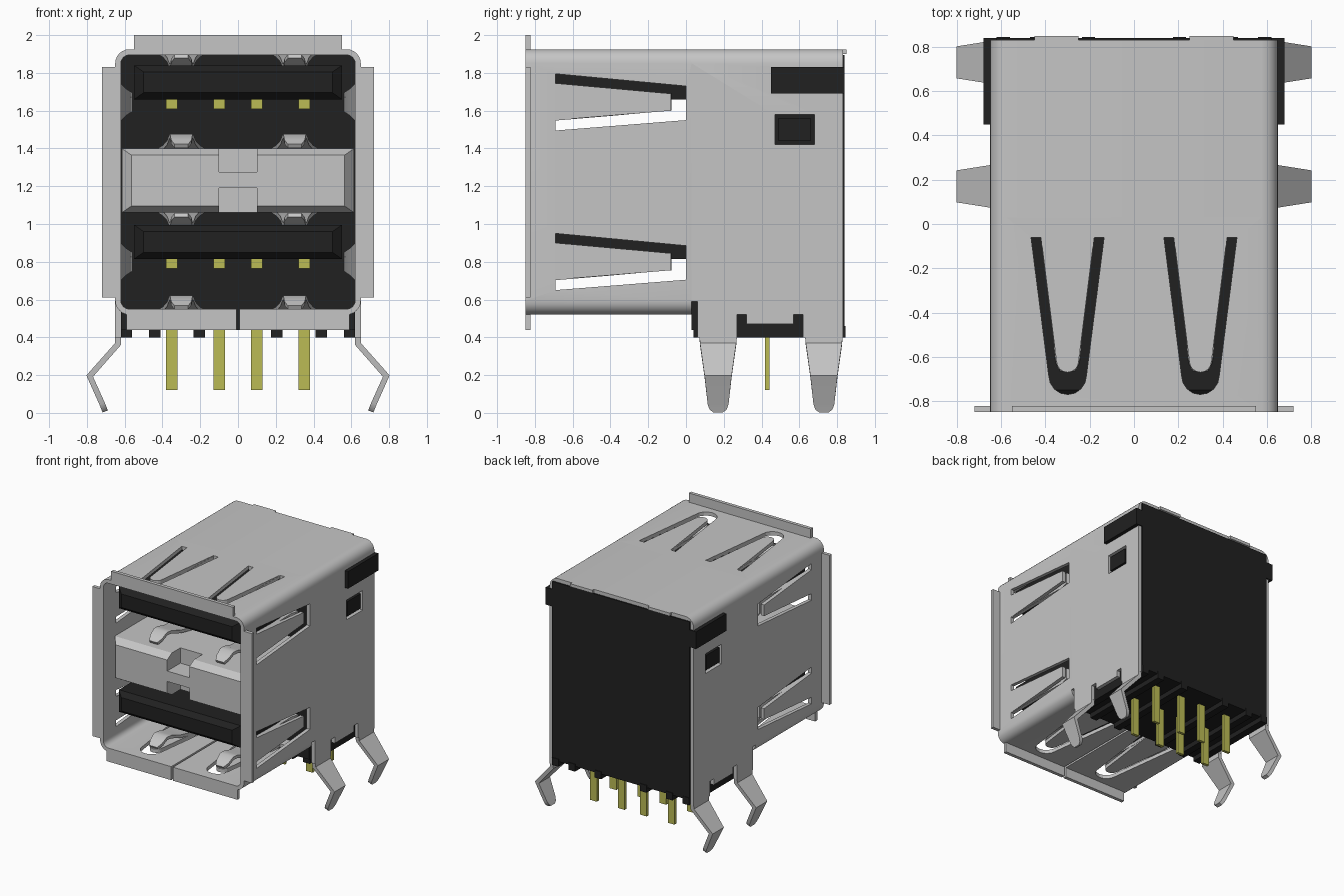
import bpy, bmesh, math
from mathutils import Vector

if "Cube" in bpy.data.objects:
    bpy.data.objects.remove(bpy.data.objects["Cube"])


def material(name, rgb, metal=0.0):
    m = bpy.data.materials.new(name)
    m.use_nodes = True
    m.diffuse_color = (*rgb, 1)
    m.node_tree.nodes["Principled BSDF"].inputs["Base Color"].default_value = (*rgb, 1)
    return m


STEEL = material("steel_grey", (0.56, 0.56, 0.56))
BLACK = material("black_plastic", (0.015, 0.015, 0.015))
BRASS = material("brass_yellow", (0.50, 0.50, 0.09))
T = 0.03  # sheet thickness


def finish(name, bm, mat):
    bmesh.ops.recalc_face_normals(bm, faces=bm.faces)
    me = bpy.data.meshes.new(name)
    bm.to_mesh(me)
    bm.free()
    ob = bpy.data.objects.new(name, me)
    bpy.context.collection.objects.link(ob)
    if mat:
        me.materials.append(mat)
    return ob


def activate(ob):
    bpy.ops.object.select_all(action='DESELECT')
    ob.select_set(True)
    bpy.context.view_layer.objects.active = ob


def box(name, lo, hi, mat, front_inset=None):
    """Box between two corners; front_inset chamfers the -y end by (x, z, depth)."""
    bm = bmesh.new()
    bmesh.ops.create_cube(bm, size=1)
    lo, hi = Vector(lo), Vector(hi)
    for v in bm.verts:
        v.co = Vector((lo[i] + (v.co[i] + 0.5) * (hi[i] - lo[i]) for i in range(3)))
    if front_inset:
        ix, iz, depth = front_inset
        bm.faces.ensure_lookup_table()
        face = min(bm.faces, key=lambda f: f.calc_center_median().y)
        new = bmesh.ops.extrude_discrete_faces(bm, faces=[face])["faces"][0]
        c = new.calc_center_median()
        back = [v for v in bm.verts if v not in new.verts and v.co.y < lo.y + 0.001]
        for v in back:
            v.co.y += depth
        for v in new.verts:
            v.co.x -= math.copysign(ix, v.co.x - c.x)
            v.co.z -= math.copysign(iz, v.co.z - c.z)
    return finish(name, bm, mat)


def prism(name, pts, axis, a, b, mat=None):
    """Extrude a 2D outline along an axis (the two other axes in xyz order)."""
    bm = bmesh.new()

    def co(p, d):
        c = list(p)
        c.insert(axis, d)
        return c
    face = bm.faces.new([bm.verts.new(co(p, a)) for p in pts])
    out = bmesh.ops.extrude_face_region(bm, geom=[face])["geom"]
    for v in out:
        if isinstance(v, bmesh.types.BMVert):
            v.co[axis] = b
    return finish(name, bm, mat)


def sheet(name, rows, mat=STEEL, closed=False, thick=T):
    """Sheet metal: quads between pairs of points, thickened about the middle."""
    bm = bmesh.new()
    vs = [[bm.verts.new(p) for p in row] for row in rows]
    pairs = list(zip(vs, vs[1:])) + ([(vs[-1], vs[0])] if closed else [])
    for (a, b), (c, d) in pairs:
        bm.faces.new((a, b, d, c))
    ob = finish(name, bm, mat)
    mod = ob.modifiers.new("thickness", 'SOLIDIFY')
    mod.thickness, mod.offset, mod.use_even_offset = thick, 0, True
    activate(ob)
    bpy.ops.object.modifier_apply(modifier=mod.name)
    bpy.ops.object.shade_smooth_by_angle(angle=math.radians(35))
    return ob


def ribbon(name, stations, width_axis, thick=T):
    """Tapered strip through (centre, half width) stations."""
    w = Vector([float(i == width_axis) for i in range(3)])
    return sheet(name, [(Vector(c) - w * h, Vector(c) + w * h) for c, h in stations], thick=thick)


def cut(ob, cutters):
    for c in cutters:
        mod = ob.modifiers.new("cut", 'BOOLEAN')
        mod.object, mod.solver = c, 'EXACT'
        activate(ob)
        bpy.ops.object.modifier_apply(modifier=mod.name)
        bpy.data.objects.remove(c)


def corner(cx, cz, start, r=0.06, n=6):
    return [(cx + r * math.cos(start + i / n * math.pi / 2),
             cz + r * math.sin(start + i / n * math.pi / 2)) for i in range(n + 1)]


# Shell: closed tube in front, open-bottomed hood behind
X, TOP, BOT, R = 0.635, 1.91, 0.535, 0.06
roof = corner(X - R, TOP - R, 0) + corner(R - X, TOP - R, math.pi / 2)
floor = corner(R - X, BOT + R, math.pi) + corner(X - R, BOT + R, 1.5 * math.pi)
Y0, YM, Y1 = -0.85, 0.03, 0.83
front_shell = sheet("front_shell", [((x, Y0, z), (x, YM, z)) for x, z in roof + floor], closed=True)
rear_shell = sheet("rear_shell", [((x, YM, z), (x, Y1, z))
                                  for x, z in [(X, 0.4)] + roof + [(-X, 0.4)]])


# U-shaped slots around the roof and floor springs
def u_slot(cx):
    def arm(root, tip, y_tip):
        arc = [(cx - tip * math.cos(i * math.pi / 8), y_tip - tip * math.sin(i * math.pi / 8))
               for i in range(9)]
        return [(cx - root, -0.06)] + arc + [(cx + root, -0.06)]
    return arm(0.165, 0.085, -0.685) + arm(0.12, 0.05, -0.62)[::-1]


cutters = [prism("cutter", u_slot(s * 0.3), 2, 0.3, 2.1) for s in (-1, 1)]
LEVELS = (0.0, -0.845)
for dz in LEVELS:
    side = [(-0.69, 1.795), (0, 1.73), (0, 1.55), (-0.69, 1.495),
            (-0.69, 1.55), (-0.08, 1.60), (-0.08, 1.69), (-0.69, 1.745)]
    cutters.append(prism("cutter", [(y, z + dz) for y, z in side], 0, -1, 1))
cutters.append(box("cutter", (-0.008, -1, 0.4), (0.008, 0.1, 0.6), None))
cut(front_shell, cutters)

# Rear wall window, relief slits and the gap between the legs
holes = [(0.47, 0.68, 1.42, 1.58), (0.45, 0.9, 1.69, 1.83), (0.02, 0.062, 0.3, 0.59),
         (0.27, 0.62, 0.3, 0.47), (0.27, 0.32, 0.35, 0.52), (0.57, 0.62, 0.35, 0.52)]
cut(rear_shell, [box("cutter", (-1, a, c), (1, b, d), None) for a, b, c, d in holes])

# Front flanges and rear roof lips
box("top_flange", (-0.55, Y0, 1.90), (0.55, -0.822, 2.0), STEEL)
for s, tag in ((1, "left"), (-1, "right")):
    def sided(name, x0, x1, y0, y1, z0, z1, mat):
        box(tag + "_" + name, (min(s * x0, s * x1), y0, z0), (max(s * x0, s * x1), y1, z1), mat)
    sided("side_flange", 0.625, 0.72, Y0, -0.822, 0.61, 1.83, STEEL)
    sided("bottom_flange", 0.008, 0.59, Y0, -0.822, 0.44, 0.545, STEEL)
    sided("roof_lip", 0.25, 0.45, 0.82, 0.85, 1.90, 1.925, STEEL)
    # Plastic latches showing through the side wall
    sided("upper_latch", 0.6, 0.68, 0.45, 0.84, 1.69, 1.83, BLACK)
    sided("window_latch", 0.6, 0.645, 0.49, 0.66, 1.44, 1.56, BLACK)
    # Mounting legs
    for y, end in ((0.17, "front"), (0.73, "rear")):
        ribbon(f"{tag}_{end}_leg", [((s * X, y, 0.41), 0.1), ((s * X, y, 0.365), 0.096),
               ((s * 0.785, y, 0.195), 0.072), ((s * 0.72, y, 0.05), 0.055),
               ((s * 0.709, y, 0.023), 0.045), ((s * 0.703, y, 0.008), 0.025)], 1)
    # Side springs, bent inwards
    for dz, level in zip(LEVELS, ("upper", "lower")):
        z = 1.645 + dz
        ribbon(f"{tag}_{level}_side_spring", [((s * X, -0.70, z), 0.098), ((s * 0.61, -0.4, z), 0.073),
               ((s * 0.575, -0.15, z), 0.05), ((s * 0.59, -0.08, z), 0.045)], 2)
    # Springs of the roof, floor and divider, bowed into the sockets
    for name, base, d in (("roof", TOP, -1), ("floor", BOT, 1),
                          ("divider_upper", 1.39, 1), ("divider_lower", 1.07, -1)):
        bow = [(-0.05, 0.0, 0.122), (-0.25, 0.015, 0.098), (-0.42, 0.04, 0.076), (-0.52, 0.072, 0.064),
               (-0.57, 0.075, 0.06), (-0.62, 0.045, 0.054), (-0.66, 0.022, 0.036)]
        ribbon(f"{tag}_{name}_spring", [((s * 0.3, y, base + d * h), w) for y, h, w in bow], 0, 0.024)

# Divider between the sockets, with a chamfered nose and two notches
divider = box("divider", (-0.615, -0.77, 1.06), (0.615, 0.04, 1.40), STEEL, (0.05, 0.035, 0.06))
cut(divider, [box("cutter", (-0.1, -1, a), (0.1, -0.6, b), None) for a, b in ((1.275, 1.5), (1.0, 1.19))])

# Plastic housing with ribs underneath
box("housing", (-0.62, 0.03, 0.44), (0.62, 0.84, 1.895), BLACK)
for x in (-0.59, -0.44, -0.205, 0.205, 0.44, 0.59):
    box("housing_rib", (x - 0.03, 0.04, 0.40), (x + 0.03, 0.845, 0.46), BLACK)

# Socket tongues, contacts and solder pins
PIN_X = (-0.35, -0.1, 0.1, 0.35)
for z in (1.66, 0.815):
    box("tongue", (-0.55, -0.79, z), (0.55, 0.05, z + 0.18), BLACK, (0.05, 0.035, 0.04))
    for x in PIN_X:
        box("contact", (x - 0.03, 0.022, z - 0.05), (x + 0.03, 0.04, z), BRASS)
for y in (0.43, 0.68):
    for x in PIN_X:
        box("solder_pin", (x - 0.03, y - 0.012, 0.12), (x + 0.03, y + 0.012, 0.46), BRASS)
